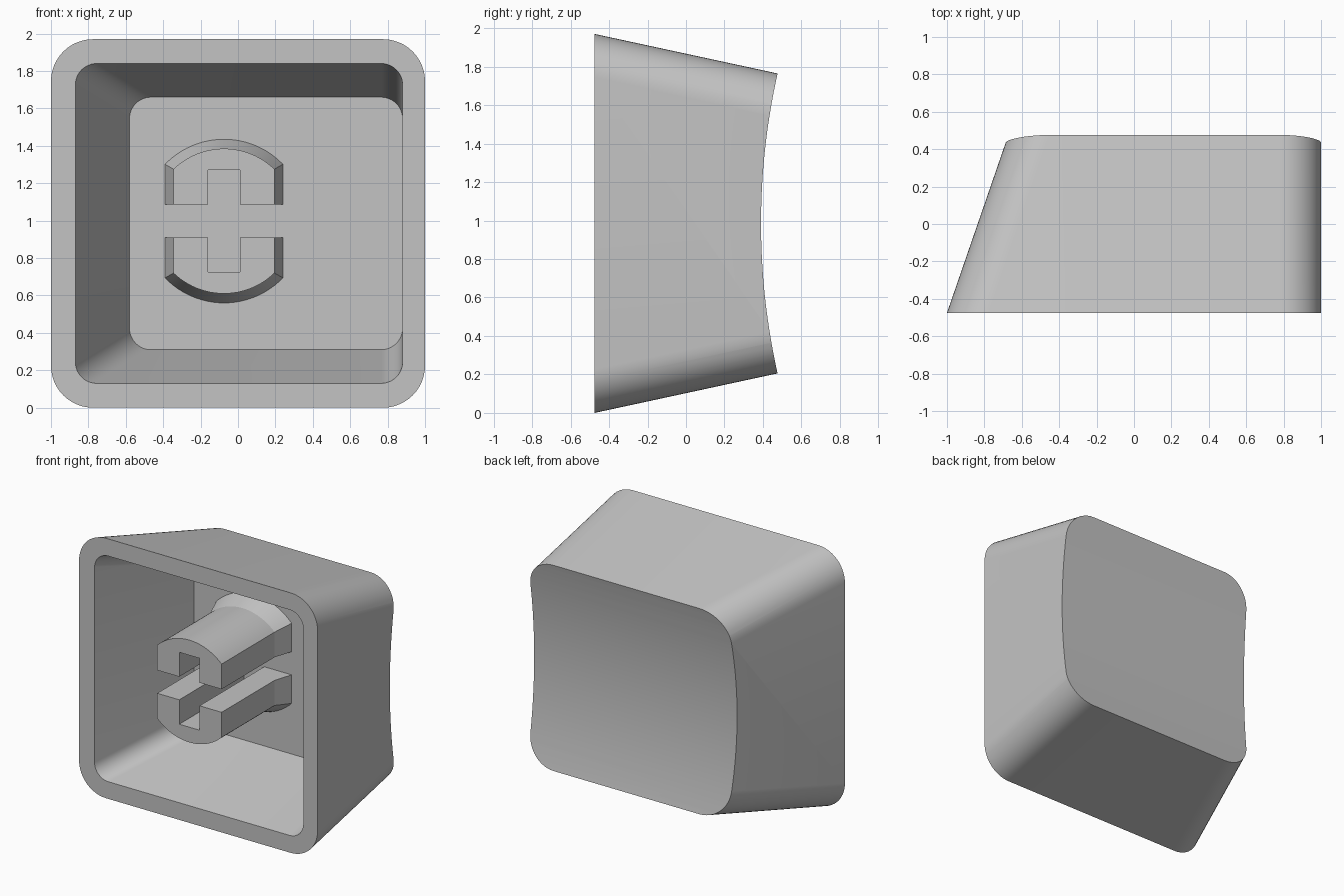
import bpy, bmesh, math

cube = bpy.data.objects.get("Cube")
if cube:
    bpy.data.objects.remove(cube, do_unlink=True)

# One grey plastic for the whole cap
plastic = bpy.data.materials.new("grey_plastic")
plastic.use_nodes = True
GREY = (0.55, 0.55, 0.55, 1)
plastic.diffuse_color = GREY
plastic.node_tree.nodes["Principled BSDF"].inputs["Base Color"].default_value = GREY

FRONT, FLOOR, MID = -0.475, 0.30, 0.985
STEM_X, STEM_Z = -0.075, 0.9975


def rounded_ring(x0, x1, z0, z1, r, y, steps=12):
    """Rounded rectangle facing the front, at depth y."""
    corners = [(x1 - r, z1 - r), (x0 + r, z1 - r), (x0 + r, z0 + r), (x1 - r, z0 + r)]
    ring = []
    for q, (cx, cz) in enumerate(corners):
        for i in range(steps + 1):
            a = math.pi / 2 * (q + i / steps)
            ring.append((cx + r * math.cos(a), y, cz + r * math.sin(a)))
    return ring


def loft(name, rings):
    """Closed solid through successive rings, capped at both ends."""
    bm = bmesh.new()
    loops = [[bm.verts.new(p) for p in ring] for ring in rings]
    n = len(loops[0])
    for a, b in zip(loops, loops[1:]):
        for i in range(n):
            j = (i + 1) % n
            bm.faces.new((a[i], a[j], b[j], b[i]))
    bm.faces.new(loops[0])
    bm.faces.new(loops[-1])
    bmesh.ops.recalc_face_normals(bm, faces=bm.faces)
    mesh = bpy.data.meshes.new(name)
    bm.to_mesh(mesh)
    bm.free()
    mesh.materials.append(plastic)
    obj = bpy.data.objects.new(name, mesh)
    bpy.context.collection.objects.link(obj)
    return obj


def activate(obj):
    bpy.ops.object.select_all(action='DESELECT')
    obj.select_set(True)
    bpy.context.view_layer.objects.active = obj


def outer(y):
    d = y - FRONT
    return rounded_ring(-1 + 0.345 * d, 1, 0.216 * d, 1.97 - 0.216 * d, 0.225, y)


def inner(y):
    d = y - FRONT
    return rounded_ring(-0.87 + 0.374 * d, 0.88, 0.13 + 0.232 * d, 1.84 - 0.232 * d, 0.115, y)


# Hollow shell with a straight right side and a slanted left side
shell = loft("cap_shell", [outer(0.6), outer(FRONT), inner(FRONT), inner(FLOOR)])

# Shallow cylindrical dish across the back
R = 3.575
bpy.ops.mesh.primitive_cylinder_add(vertices=360, radius=R, depth=4,
                                    location=(0, 0.39 + R, MID),
                                    rotation=(0, math.pi / 2, 0))
cutter = bpy.context.object
cutter.name = "dish_cutter"
cutter.hide_render = True
cutter.data.materials.append(plastic)
activate(shell)
cut = shell.modifiers.new("dish", 'BOOLEAN')
cut.operation, cut.solver, cut.object = 'DIFFERENCE', 'EXACT', cutter
bpy.ops.object.modifier_apply(modifier=cut.name)
bpy.data.objects.remove(cutter, do_unlink=True)


def stem_ring(y, grow, side, steps=24):
    """Half of a flat-sided round post with a notch, above or below the slot."""
    w, r = 0.27 + 0.045 * grow, 0.3875 + 0.05 * grow
    slot, notch_w, notch_z = 0.0875, 0.085, 0.2725
    a0 = math.acos(w / r)
    pts = [(w, slot)]
    for i in range(steps + 1):
        a = a0 + (math.pi - 2 * a0) * i / steps
        pts.append((r * math.cos(a), r * math.sin(a)))
    pts += [(-w, slot), (-notch_w, slot), (-notch_w, notch_z), (notch_w, notch_z), (notch_w, slot)]
    return [(STEM_X + x, y, STEM_Z + side * z) for x, z in pts]


# Two stem halves, flared where they meet the floor
parts = [shell]
for name, side in (("upper_stem", 1), ("lower_stem", -1)):
    parts.append(loft(name, [stem_ring(FRONT, 0, side), stem_ring(FLOOR - 0.14, 0, side),
                             stem_ring(FLOOR, 1, side), stem_ring(FLOOR + 0.02, 1, side)]))

for obj in parts:
    activate(obj)
    bpy.ops.object.shade_smooth_by_angle(angle=math.radians(12))
